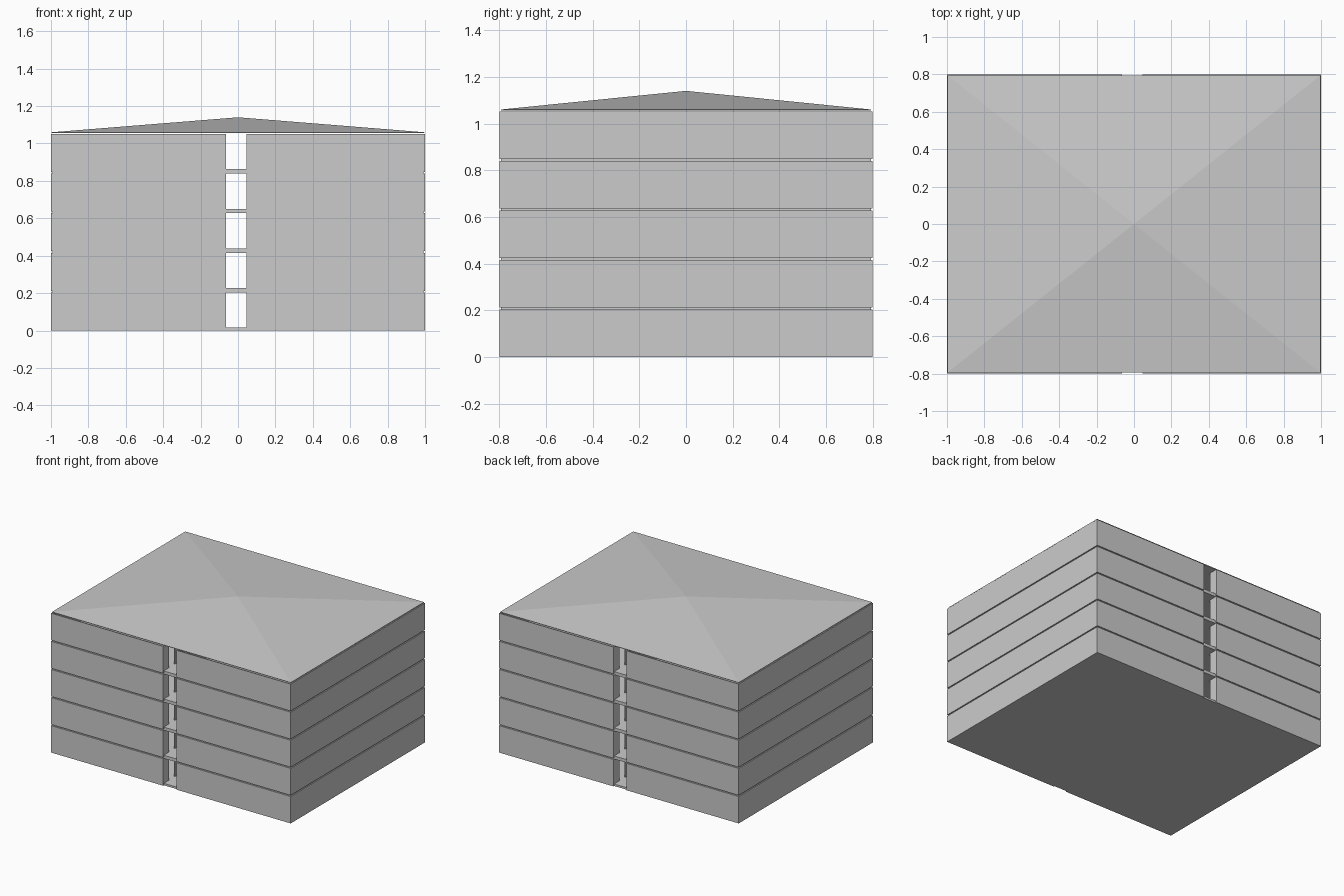
import bpy, bmesh

if "Cube" in bpy.data.objects:
    bpy.data.objects.remove(bpy.data.objects["Cube"])

PITCH, WALL_H, T = 0.212, 0.203, 0.008
X, Y = 1.0, 0.8
GAP_L, GAP_R = -0.065, 0.045      # corridor sides
DOOR_IN, DOOR_W = 0.07, 0.07      # doorway distance from the facade, and width


def finish(name, bm):
    bmesh.ops.recalc_face_normals(bm, faces=bm.faces)
    me = bpy.data.meshes.new(name)
    bm.to_mesh(me)
    bm.free()
    ob = bpy.data.objects.new(name, me)
    bpy.context.collection.objects.link(ob)
    return ob


def box(bm, x0, x1, y0, y1, z0, z1):
    verts = bmesh.ops.create_cube(bm, size=1)["verts"]
    for v in verts:
        v.co.x = x1 if v.co.x > 0 else x0
        v.co.y = y1 if v.co.y > 0 else y0
        v.co.z = z1 if v.co.z > 0 else z0


for k in range(5):
    z = k * PITCH
    top = z + WALL_H

    # Floor slab, set back slightly inside the walls
    bm = bmesh.new()
    box(bm, -X + T, X - T, -Y + T, Y - T, z - (0.009 if k else 0), z + 0.015)
    finish(f"floor_slab_{k + 1}", bm)

    # Outer walls, split front and back by the corridor opening
    bm = bmesh.new()
    for s in (-1, 1):
        y0, y1 = sorted((s * Y, s * (Y - T)))
        box(bm, -X, GAP_L, y0, y1, z, top)
        box(bm, GAP_R, X, y0, y1, z, top)
        x0, x1 = sorted((s * X, s * (X - T)))
        box(bm, x0, x1, -Y + T, Y - T, z, top)
    finish(f"outer_walls_{k + 1}", bm)

    # Corridor walls with a doorway near each end, and room partitions
    bm = bmesh.new()
    d0, d1 = Y - DOOR_IN, Y - DOOR_IN - DOOR_W
    zf = z + 0.015
    for x0, x1 in ((GAP_L - T, GAP_L), (GAP_R, GAP_R + T)):
        box(bm, x0, x1, -Y + T, -d0, zf, top)
        box(bm, x0, x1, -d1, d1, zf, top)
        box(bm, x0, x1, d0, Y - T, zf, top)
    box(bm, -X + T, GAP_L - T, -T / 2, T / 2, zf, top)
    box(bm, GAP_R + T, X - T, -T / 2, T / 2, zf, top)
    finish(f"inner_walls_{k + 1}", bm)

# Low pyramid roof
bm = bmesh.new()
box(bm, -X + 0.004, X - 0.004, -Y + T, Y - T, 1.055, 1.06)
rx, ry = X - 0.004, Y - 0.006
base = [bm.verts.new((a * rx, b * ry, 1.06)) for a, b in ((-1, -1), (1, -1), (1, 1), (-1, 1))]
apex = bm.verts.new((0, 0, 1.14))
bm.faces.new(base[::-1])
for i in range(4):
    bm.faces.new((base[i], base[(i + 1) % 4], apex))
finish("roof", bm)
